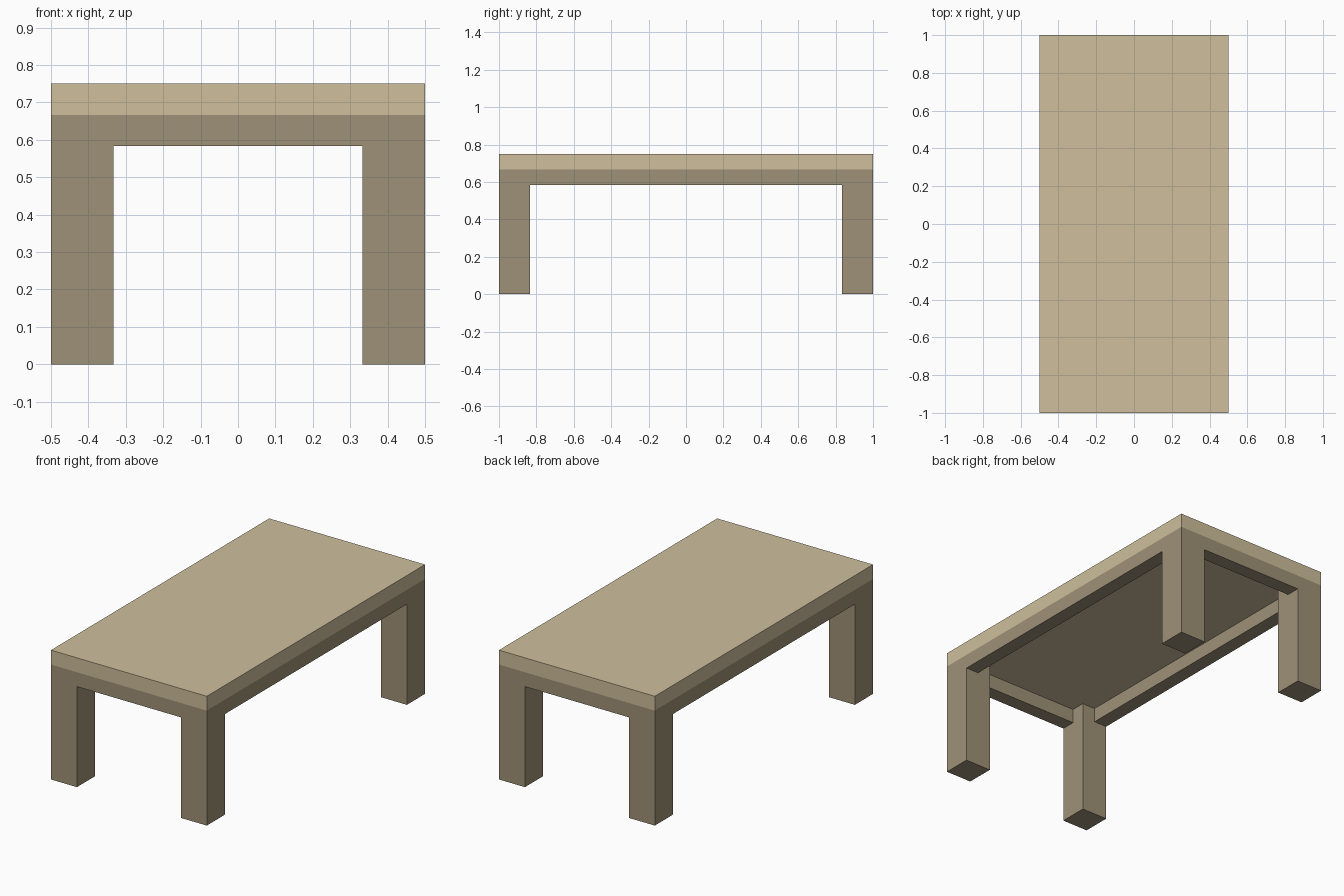
import bpy

cube = bpy.data.objects.get("Cube")
if cube:
    bpy.data.objects.remove(cube, do_unlink=True)

UNIT = 1 / 12                 # board thickness
HALF_X, HALF_Y, HEIGHT = 0.5, 1.0, 0.75
LEG = 2 * UNIT
TOP_Z = HEIGHT - UNIT         # underside of the top
APRON_Z = TOP_Z - UNIT        # underside of the apron


def make_material(name, rgb):
    mat = bpy.data.materials.new(name)
    mat.use_nodes = True
    color = (*rgb, 1)
    mat.diffuse_color = color
    mat.node_tree.nodes["Principled BSDF"].inputs["Base Color"].default_value = color
    return mat


def box(name, low, high, mat):
    center = [(a + b) / 2 for a, b in zip(low, high)]
    bpy.ops.mesh.primitive_cube_add(size=1, location=center)
    obj = bpy.context.object
    obj.name = name
    obj.scale = [b - a for a, b in zip(low, high)]
    bpy.ops.object.transform_apply(location=False, rotation=False, scale=True)
    obj.data.materials.append(mat)
    return obj


light_wood = make_material("light_wood", (0.62, 0.52, 0.335))
dark_wood = make_material("dark_wood", (0.345, 0.285, 0.185))

# Table top
box("table_top", (-HALF_X, -HALF_Y, TOP_Z), (HALF_X, HALF_Y, HEIGHT), light_wood)

# Legs, flush with the corners
for side, sx in (("left", 1), ("right", -1)):
    for end, sy in (("front", -1), ("back", 1)):
        xs = sorted((sx * HALF_X, sx * (HALF_X - LEG)))
        ys = sorted((sy * HALF_Y, sy * (HALF_Y - LEG)))
        box(f"{end}_{side}_leg", (xs[0], ys[0], 0), (xs[1], ys[1], TOP_Z), dark_wood)

# Apron rails between the legs, flush with the outer faces
span_x, span_y = HALF_X - LEG, HALF_Y - LEG
for name, s in (("left", 1), ("right", -1)):
    xs = sorted((s * HALF_X, s * (HALF_X - UNIT)))
    box(f"{name}_apron", (xs[0], -span_y, APRON_Z), (xs[1], span_y, TOP_Z), dark_wood)
for name, s in (("front", -1), ("back", 1)):
    ys = sorted((s * HALF_Y, s * (HALF_Y - UNIT)))
    box(f"{name}_apron", (-span_x, ys[0], APRON_Z), (span_x, ys[1], TOP_Z), dark_wood)
